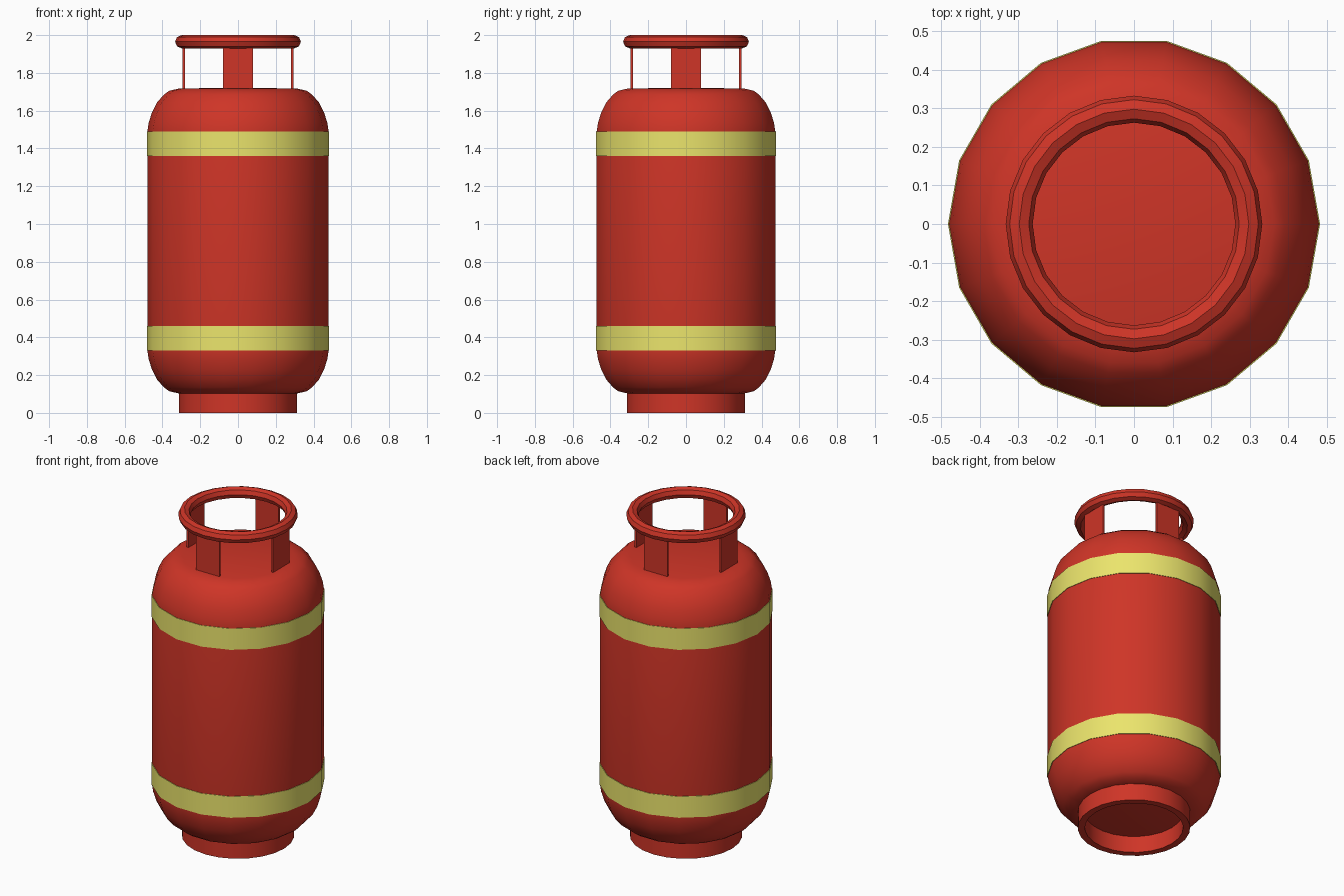
import bpy, math
from math import cos, sin, pi

if "Cube" in bpy.data.objects:
    bpy.data.objects.remove(bpy.data.objects["Cube"])


def material(name, rgb):
    m = bpy.data.materials.new(name)
    m.diffuse_color = (*rgb, 1)
    m.use_nodes = True
    m.node_tree.nodes["Principled BSDF"].inputs["Base Color"].default_value = m.diffuse_color
    return m


RED = material("red_paint", (0.62, 0.035, 0.02))
YELLOW = material("yellow_paint", (0.83, 0.78, 0.15))


def lathe(name, profile, sides, mat, closed=False, smooth=35):
    """Spin an (r, z) profile about z; r = 0 becomes a pole."""
    verts, rings, faces = [], [], []
    for r, z in profile:
        if r == 0:
            rings.append([len(verts)] * sides)
            verts.append((0, 0, z))
        else:
            rings.append([len(verts) + i for i in range(sides)])
            verts += [(r * cos(2 * pi * i / sides), r * sin(2 * pi * i / sides), z)
                      for i in range(sides)]
    n = len(profile)
    for k in range(n if closed else n - 1):
        a, b = rings[k], rings[(k + 1) % n]
        for i in range(sides):
            j = (i + 1) % sides
            faces.append(list(dict.fromkeys((a[i], a[j], b[j], b[i]))))
    return make(name, verts, faces, mat, smooth)


def make(name, verts, faces, mat, smooth=0):
    me = bpy.data.meshes.new(name)
    me.from_pydata(verts, [], faces)
    me.materials.append(mat)
    ob = bpy.data.objects.new(name, me)
    bpy.context.collection.objects.link(ob)
    if smooth:
        bpy.ops.object.select_all(action='DESELECT')
        ob.select_set(True)
        bpy.context.view_layer.objects.active = ob
        bpy.ops.object.shade_smooth_by_angle(angle=math.radians(smooth))
    return ob


# Tank body: the shoulder curve mirrored about mid height
MID = 0.91
shoulder = [(0.48, 0.58), (0.473, 0.625), (0.456, 0.68), (0.43, 0.732),
            (0.392, 0.775), (0.365, 0.795), (0.31, 0.808), (0, 0.81)]
body = [(r, MID - h) for r, h in reversed(shoulder)] + [(r, MID + h) for r, h in shoulder]
lathe("tank_body", body, 18, RED)

# Painted bands, very slightly proud of the body
for name, z in (("lower_band", 0.33), ("upper_band", 1.36)):
    lathe(name, [(0.478, z), (0.483, z), (0.483, z + 0.13), (0.478, z + 0.13)],
          18, YELLOW, closed=True)

# Foot ring
lathe("foot_ring", [(0.274, 0), (0.313, 0), (0.313, 0.125), (0.274, 0.125)],
      24, RED, closed=True)

# Carrying ring: octagonal section
section = [(0.298 + 0.035 * cos(k * pi / 4), 1.965 + 0.035 * sin(k * pi / 4))
           for k in range(8)]
lathe("carry_ring", section, 24, RED, closed=True, smooth=25)

# Four upright handle plates
for k, name in enumerate(("right", "back", "left", "front")):
    bpy.ops.mesh.primitive_cube_add(
        size=1, location=(0.287 * cos(k * pi / 2), 0.287 * sin(k * pi / 2), 1.825),
        rotation=(0, 0, k * pi / 2))
    plate = bpy.context.object
    plate.name = name + "_handle_plate"
    plate.scale = (0.012, 0.158, 0.25)
    plate.data.materials.append(RED)
